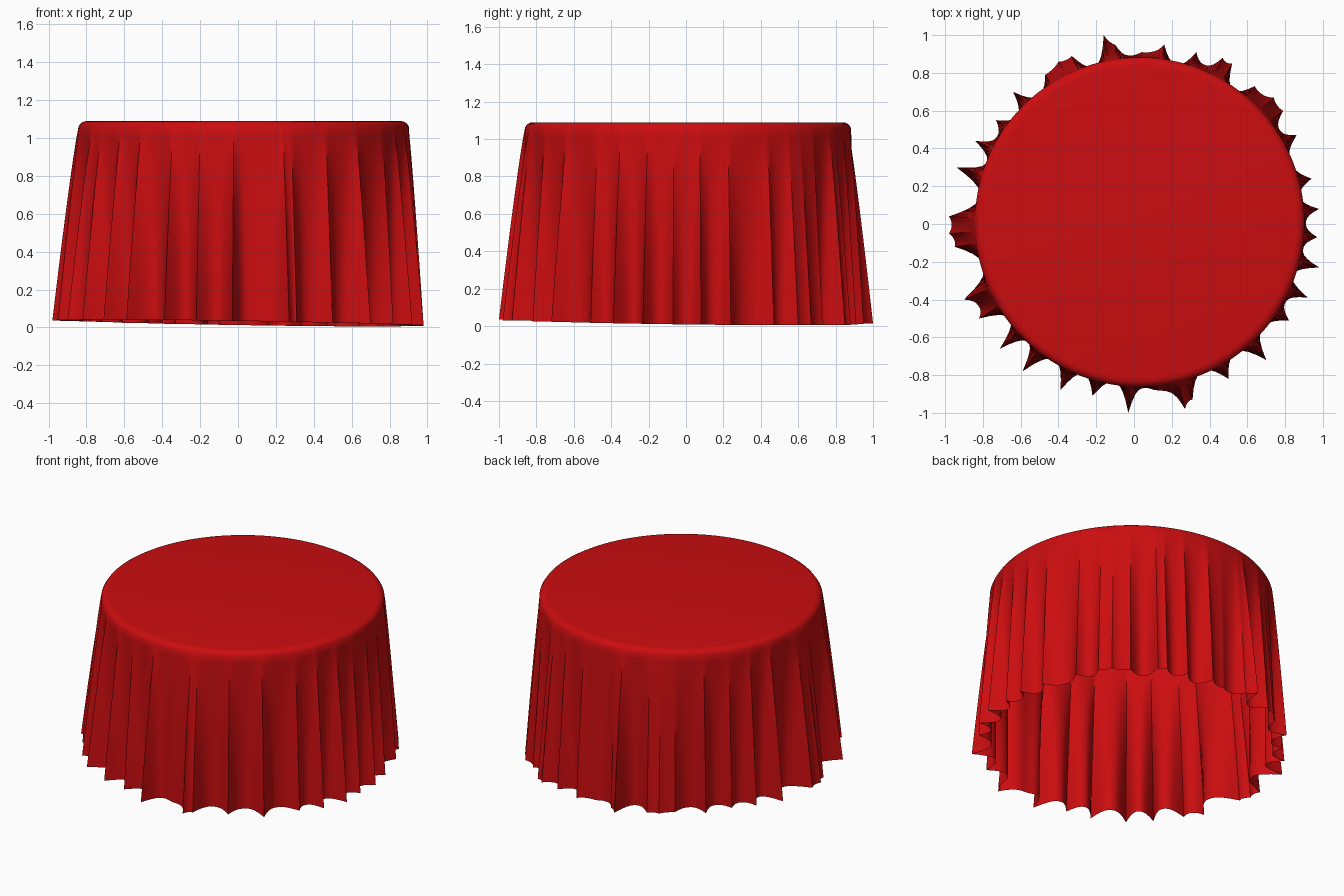
import bpy
import bmesh
import math
from mathutils import Vector

cube = bpy.data.objects.get("Cube")
if cube:
    bpy.data.objects.remove(cube, do_unlink=True)

CENTRE = Vector((0.03, 0.01))
HEIGHT = 1.09
SHOULDER = 1.06          # height where the folds begin
RIM = 0.872              # radius at the shoulder
VALLEY = 0.86            # radius of the deepest hollows at the hem
STEPS = 10               # samples between neighbouring creases
RINGS = 14               # rows of faces down the skirt

# Creases of the hem seen from above, in hundredths, counterclockwise
CREASES = [
    (98, 8), (94, 24), (86, 47), (79, 60), (74, 67), (64, 73), (52, 85),
    (47, 88), (33, 91), (16, 95), (4, 91), (-10, 95), (-16, 100), (-33, 89),
    (-40, 86), (-47, 79), (-64, 70), (-73, 55), (-84, 44), (-94, 30),
    (-98, 4), (-98, -5), (-95, -12), (-90, -40), (-82, -50), (-71, -66),
    (-59, -78), (-39, -88), (-22, -91), (-3, -100), (12, -88), (27, -98),
    (31, -93), (50, -82), (70, -72), (82, -51), (92, -39), (98, -23), (97, -7),
]


def hem_outline():
    """Angle and radius of the hem: a hollow scallop between creases."""
    polar = []
    for x, y in CREASES:
        p = Vector((x, y)) / 100 - CENTRE
        polar.append((math.atan2(p.y, p.x), p.length))
    outline = []
    for i, (a, ra) in enumerate(polar):
        b, rb = polar[(i + 1) % len(polar)]
        gap = (b - a) % math.tau
        # Narrow gaps are the flat crests of wide folds and sag only a little
        sag = min(1, max(0.1, (math.degrees(gap) - 6) / 4))
        for s in range(STEPS):
            t = s / STEPS
            straight = ra + (rb - ra) * t
            hollow = 1 - abs(2 * t - 1) ** 2.4
            r = straight + (min(VALLEY, straight) - straight) * hollow * sag
            outline.append((a + gap * t, r))
    return outline


def add_ring(bm, points):
    return [bm.verts.new(p) for p in points]


def bridge(bm, upper, lower):
    n = len(upper)
    for i in range(n):
        j = (i + 1) % n
        bm.faces.new((upper[i], lower[i], lower[j], upper[j]))


def at(angle, radius, z):
    return (CENTRE.x + radius * math.cos(angle),
            CENTRE.y + radius * math.sin(angle), z)


outline = hem_outline()
bm = bmesh.new()

# Flat top and rounded rim
rings = []
for radius, z in ((0.825, HEIGHT), (0.845, 1.087), (0.861, 1.077), (RIM, SHOULDER)):
    rings.append(add_ring(bm, [at(a, radius, z) for a, r in outline]))
bm.faces.new(rings[0])

# Hanging skirt, its folds deepening towards a slightly tilted hem
for k in range(1, RINGS + 1):
    t = k / RINGS
    points = []
    for a, r in outline:
        hem = 0.023 - 0.014 * math.cos(a) - 0.011 * math.sin(a)
        z = SHOULDER + (hem - SHOULDER) * t ** 1.2
        spread = t ** 1.05
        points.append(at(a, RIM + (r - RIM) * spread, z))
    rings.append(add_ring(bm, points))

for upper, lower in zip(rings, rings[1:]):
    bridge(bm, upper, lower)

mesh = bpy.data.meshes.new("tablecloth")
bm.to_mesh(mesh)
bm.free()
cloth = bpy.data.objects.new("tablecloth", mesh)
bpy.context.collection.objects.link(cloth)

# Red cloth
red = bpy.data.materials.new("red cloth")
red.use_nodes = True
colour = (0.6, 0.004, 0.005, 1)
red.diffuse_color = colour
red.node_tree.nodes["Principled BSDF"].inputs["Base Color"].default_value = colour
mesh.materials.append(red)

# Smooth folds with crisp creases
bpy.ops.object.select_all(action="DESELECT")
cloth.select_set(True)
bpy.context.view_layer.objects.active = cloth
bpy.ops.object.shade_smooth_by_angle(angle=math.radians(35))
